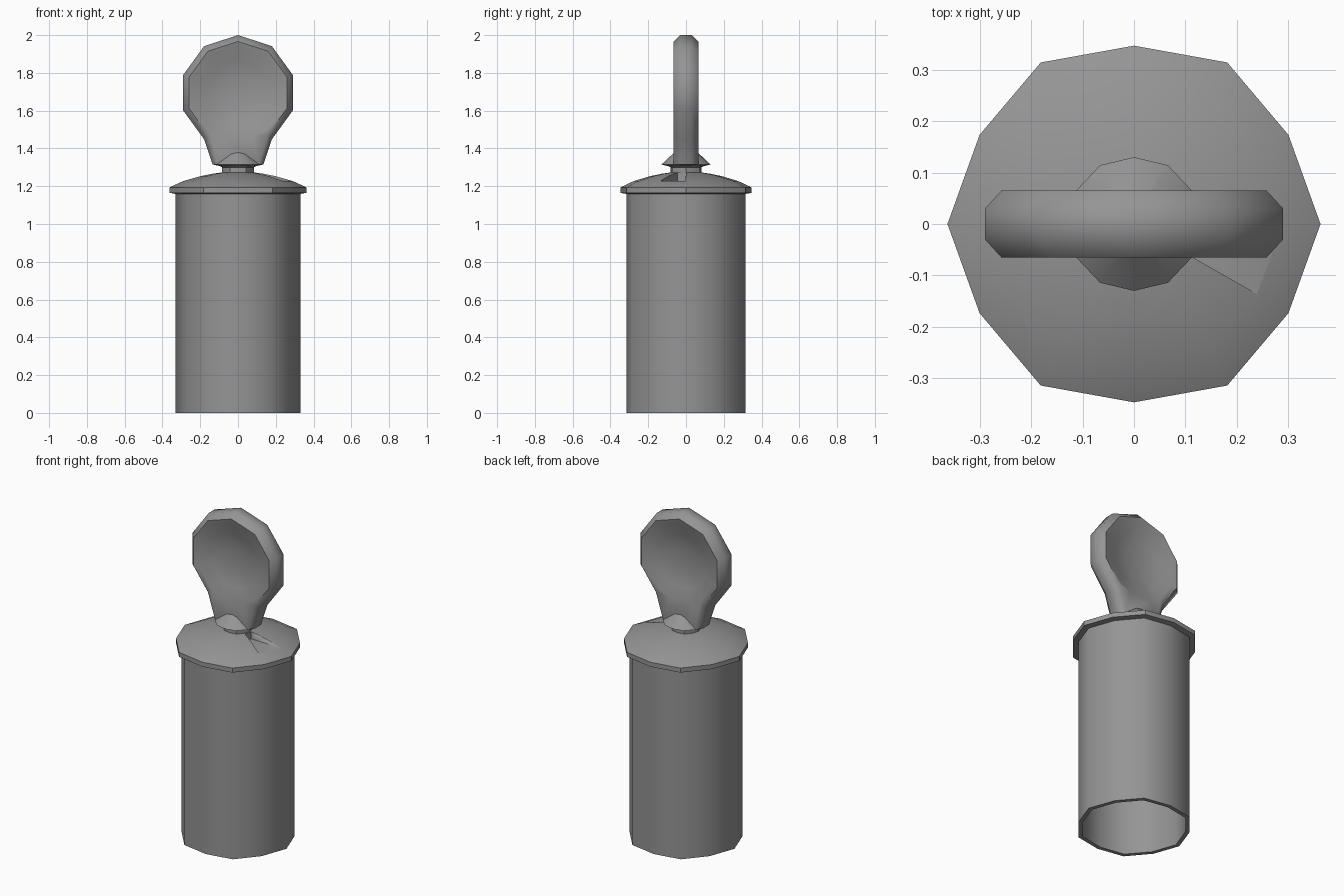
import bpy, bmesh
from math import sin, cos, radians

if "Cube" in bpy.data.objects:
    bpy.data.objects.remove(bpy.data.objects["Cube"])

GREY = (0.3, 0.3, 0.3, 1)
grey = bpy.data.materials.new("plain grey")
grey.use_nodes = True
grey.diffuse_color = GREY
grey.node_tree.nodes["Principled BSDF"].inputs["Base Color"].default_value = GREY


def finish(name, bm, angle):
    bmesh.ops.recalc_face_normals(bm, faces=bm.faces[:])
    mesh = bpy.data.meshes.new(name)
    bm.to_mesh(mesh)
    bm.free()
    obj = bpy.data.objects.new(name, mesh)
    bpy.context.collection.objects.link(obj)
    mesh.materials.append(grey)
    bpy.ops.object.select_all(action='DESELECT')
    obj.select_set(True)
    bpy.context.view_layer.objects.active = obj
    bpy.ops.object.shade_smooth_by_angle(angle=radians(angle))
    return obj


def bridge(bm, a, b):
    n = len(a)
    for i in range(n):
        j = (i + 1) % n
        bm.faces.new((a[i], a[j], b[j], b[i]))


def turned(name, profile, angle, squeeze=0.956, loop=False):
    """Twelve-sided turned part; every other corner is pulled in slightly."""
    bm = bmesh.new()
    rings = []
    for r, z in profile:
        ring = []
        for k in range(12):
            rr = r * (squeeze if k % 2 else 1)
            a = radians(30 * k)
            ring.append(bm.verts.new((rr * cos(a), rr * sin(a), z)))
        rings.append(ring)
    for a, b in zip(rings, rings[1:]):
        bridge(bm, a, b)
    if loop:
        bridge(bm, rings[-1], rings[0])
    else:
        bm.faces.new(rings[0])
        bm.faces.new(rings[-1])
    return finish(name, bm, angle)


# Hollow body, open at the bottom
turned("body", [(0.33, 0), (0.33, 1.17), (0.305, 1.17), (0.305, 0)], 45, loop=True)

# Domed lid with a wedge-shaped notch
lid = turned("lid", [(0.335, 1.16), (0.363, 1.165), (0.363, 1.193), (0.35, 1.2),
                     (0.29, 1.227), (0.2, 1.253), (0.13, 1.267), (0.07, 1.275)], 35)
bm = bmesh.new()
corners = [(r * cos(radians(a)), r * sin(radians(a)))
           for r, a in ((0.09, -0.4), (0.09, -29.6), (0.4, -29.6), (0.4, -0.4))]
low, high = [[bm.verts.new((x, y, z)) for x, y in corners] for z in (1.228, 1.4)]
bridge(bm, low, high)
bm.faces.new(low)
bm.faces.new(high)
cutter = finish("notch_cutter", bm, 30)
cutter.hide_render = True
bpy.context.view_layer.objects.active = lid
cut = lid.modifiers.new("notch", 'BOOLEAN')
cut.operation = 'DIFFERENCE'
cut.solver = 'EXACT'
cut.object = cutter
bpy.ops.object.modifier_apply(modifier=cut.name)
bpy.data.objects.remove(cutter)

# Neck and the flared collar at the foot of the handle
turned("neck", [(0.085, 1.26), (0.085, 1.3), (0.095, 1.305), (0.095, 1.315)], 35)
turned("collar", [(0.09, 1.305), (0.132, 1.315), (0.04, 1.4)], 35, squeeze=0.985)

# Dished handle: a ten-sided bowl shape on both faces, widening into a stem
CENTRE, RADIUS = 1.695, 0.305
angles = [-162, -144, -108, -72, -36, 0, 36, 72, 108, 144, 162]
stem = {1.0: 0.135, 0.89: 0.11}


def handle_ring(bm, scale, y):
    ring = []
    for a in angles:
        x = RADIUS * scale * sin(radians(a))
        z = CENTRE + RADIUS * scale * cos(radians(a))
        if abs(a) == 162 and scale in stem:
            x, z = stem[scale] * (1 if a > 0 else -1), 1.315
        ring.append(bm.verts.new((x, y, z)))
    return ring


bm = bmesh.new()
edges = []
for side in (-1, 1):
    rings = [handle_ring(bm, s, side * y) for s, y in
             ((1.0, 0.03), (0.89, 0.065), (0.8, 0.058), (0.55, 0.03), (0.28, 0.016))]
    for a, b in zip(rings, rings[1:]):
        bridge(bm, a, b)
    middle = bm.verts.new((0, side * 0.012, CENTRE))
    inner = rings[-1]
    for i in range(len(inner)):
        bm.faces.new((inner[i], inner[(i + 1) % len(inner)], middle))
    edges.append(rings[0])
bridge(bm, *edges)
finish("handle", bm, 60)
